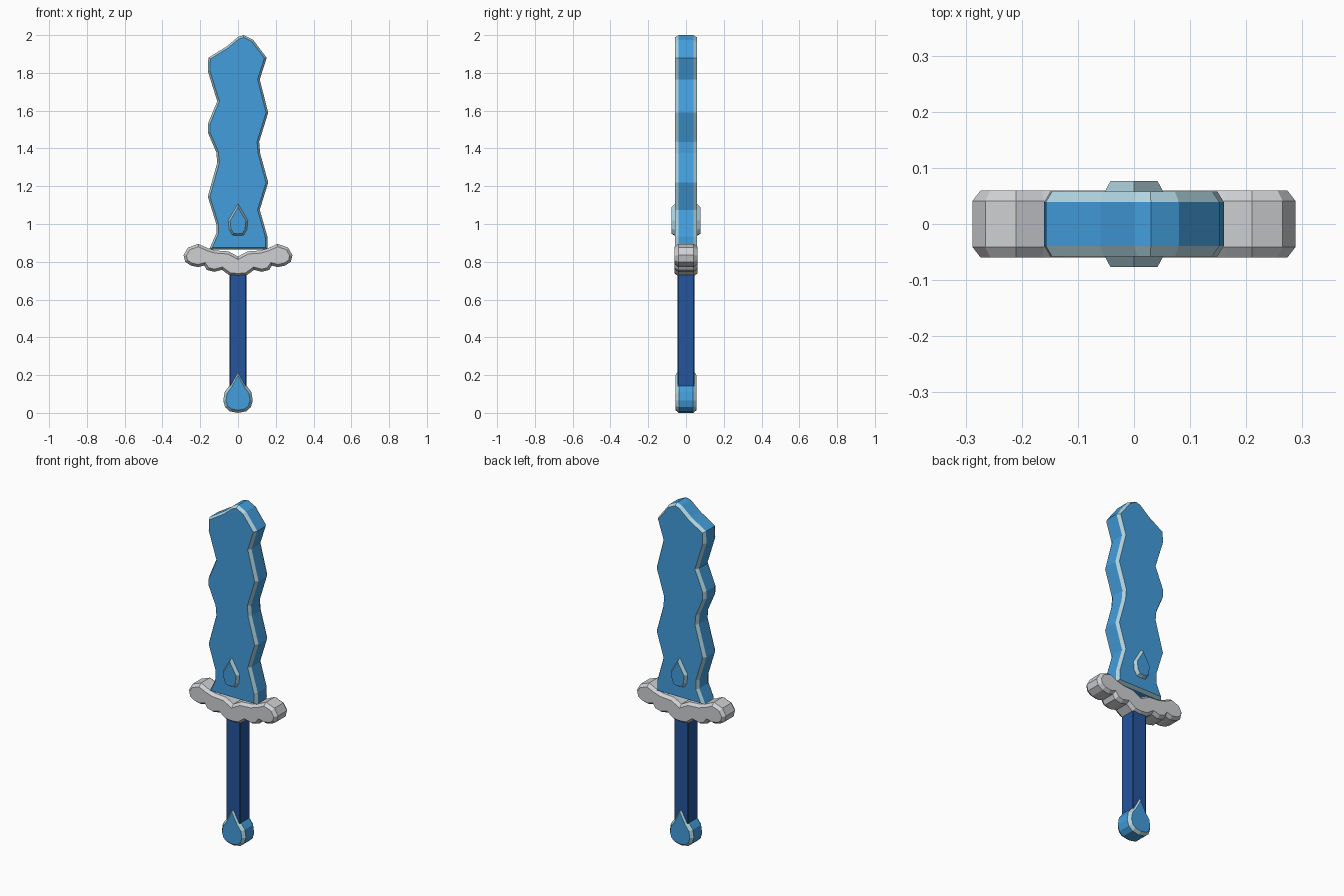
import bpy, bmesh

if "Cube" in bpy.data.objects:
    bpy.data.objects.remove(bpy.data.objects["Cube"])


def material(name, rgb):
    m = bpy.data.materials.new(name)
    m.diffuse_color = (*rgb, 1)
    m.use_nodes = True
    m.node_tree.nodes["Principled BSDF"].inputs["Base Color"].default_value = m.diffuse_color
    return m


BLUE = material("blade blue", (0.055, 0.34, 0.72))
EDGE = material("pale blue edge", (0.44, 0.66, 0.74))
GREY = material("light grey", (0.62, 0.63, 0.65))
NAVY = material("deep blue", (0.018, 0.09, 0.34))


def bevelled_plate(name, outline, half, depth, inset, side, edge):
    """Extrude an x-z outline along y and chamfer both flat faces."""
    bm = bmesh.new()
    front = bm.faces.new([bm.verts.new((x, -half, z)) for x, z in outline])
    ext = bmesh.ops.extrude_face_region(bm, geom=[front], use_keep_orig=True)
    moved = [g for g in ext["geom"] if isinstance(g, bmesh.types.BMVert)]
    bmesh.ops.translate(bm, verts=moved, vec=(0, 2 * half, 0))
    bmesh.ops.recalc_face_normals(bm, faces=bm.faces[:])
    bm.normal_update()
    caps = [f for f in bm.faces if abs(f.normal.y) > 0.9]
    rim = bmesh.ops.inset_individual(bm, faces=caps, thickness=inset,
                                     depth=depth, use_even_offset=True)
    for f in rim["faces"]:
        f.material_index = 1
    for f in caps:
        f.material_index = 0
    mesh = bpy.data.meshes.new(name)
    bm.to_mesh(mesh)
    bm.free()
    mesh.materials.append(side)
    mesh.materials.append(edge)
    ob = bpy.data.objects.new(name, mesh)
    bpy.context.collection.objects.link(ob)
    return ob


def mirrored(half):
    """Complete a half outline whose first and last points lie on x = 0."""
    return half + [(-x, z) for x, z in half[-2:0:-1]]


# Wavy blade
blade = [(0.03, 2.0), (0.08, 1.975), (0.152, 1.88), (0.115, 1.765),
         (0.16, 1.59), (0.112, 1.435), (0.117, 1.375), (0.16, 1.22),
         (0.115, 1.075), (0.155, 0.935), (0.157, 0.865),
         (-0.153, 0.865), (-0.115, 0.95), (-0.115, 1.0), (-0.16, 1.145),
         (-0.11, 1.325), (-0.115, 1.38), (-0.16, 1.485), (-0.16, 1.53),
         (-0.11, 1.65), (-0.16, 1.81), (-0.157, 1.88), (-0.06, 1.94),
         (0.0, 1.99)]
bevelled_plate("blade", blade, 0.039, 0.019, 0.011, BLUE, EDGE)

# Drop gem showing on both faces of the blade
gem = mirrored([(0, 1.11), (0.053, 1.02), (0.048, 0.97), (0.03, 0.94), (0, 0.937)])
bevelled_plate("blade_gem", gem, 0.056, 0.021, 0.011, BLUE, EDGE)

# Scalloped guard with a notch under the blade
guard = mirrored([(0, 0.828), (0.05, 0.855), (0.12, 0.86), (0.16, 0.872),
                  (0.21, 0.895), (0.265, 0.875), (0.288, 0.835),
                  (0.28, 0.8), (0.25, 0.78), (0.21, 0.772), (0.18, 0.78),
                  (0.165, 0.757), (0.125, 0.747), (0.085, 0.757),
                  (0.045, 0.728), (0, 0.724)])
bevelled_plate("guard", guard, 0.041, 0.019, 0.014, GREY, GREY)

# Square grip with slightly softened edges
bpy.ops.mesh.primitive_cube_add(size=1, location=(0, 0, 0.445))
grip = bpy.context.object
grip.name = "grip"
grip.scale = (0.092, 0.092, 0.67)
bpy.ops.object.transform_apply(location=False, rotation=False, scale=True)
grip.data.materials.append(NAVY)
mod = grip.modifiers.new("soft edges", "BEVEL")
mod.width = 0.005
mod.segments = 1

# Drop-shaped pommel
pommel = mirrored([(0, 0.228), (0.045, 0.145), (0.071, 0.11), (0.078, 0.065),
                   (0.068, 0.03), (0.043, 0.008), (0, 0.0)])
bevelled_plate("pommel", pommel, 0.038, 0.018, 0.014, BLUE, EDGE)
